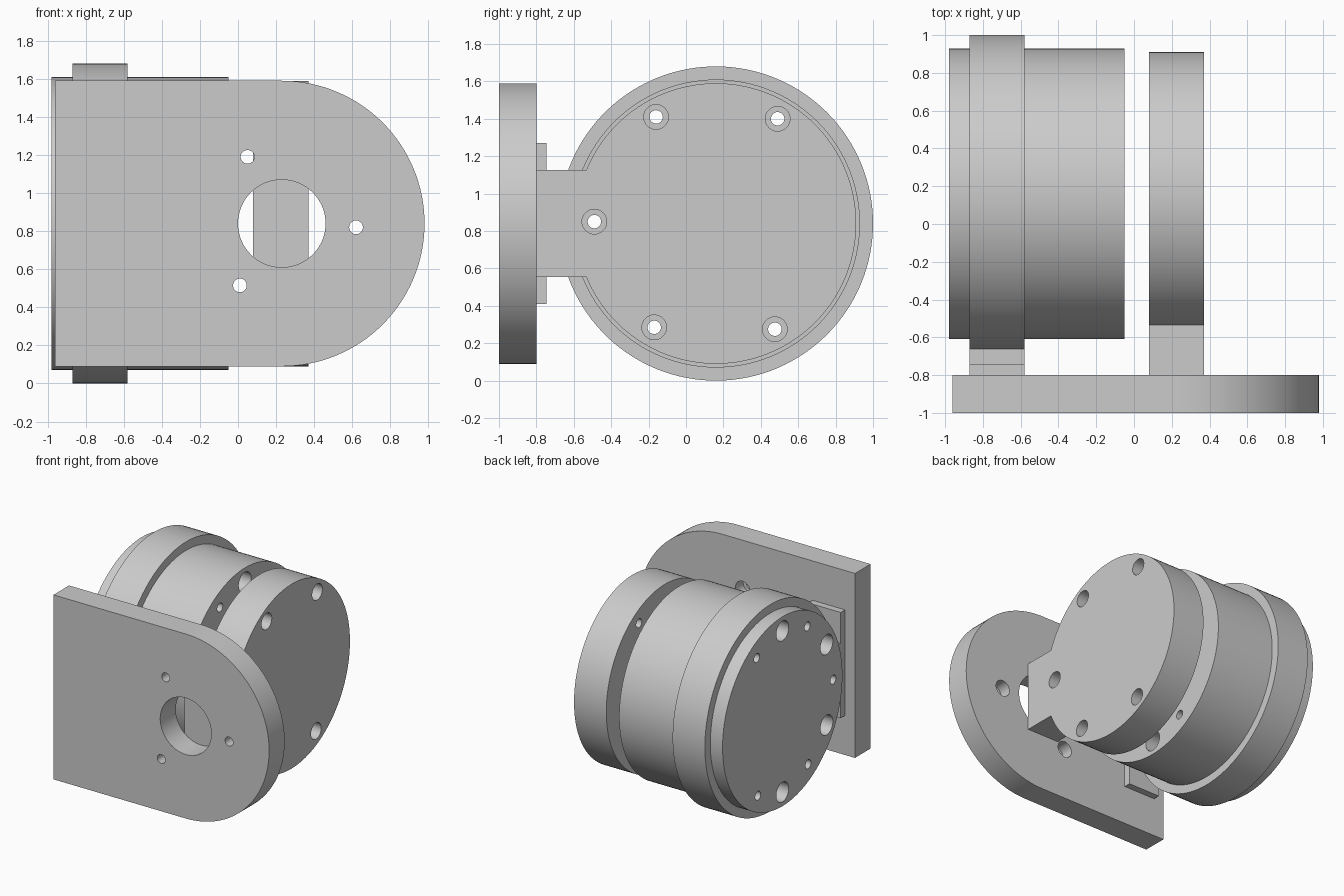
import bpy, bmesh, math

if "Cube" in bpy.data.objects:
    bpy.data.objects.remove(bpy.data.objects["Cube"])

CY, CZ = 0.16, 0.84          # drum axis (runs along x)
grey = bpy.data.materials.new("machined_grey")
grey.diffuse_color = (0.6, 0.6, 0.6, 1)
grey.use_nodes = True
grey.node_tree.nodes["Principled BSDF"].inputs["Base Color"].default_value = grey.diffuse_color


def prism(name, pts, axis, a, b):
    """Extrude a 2D outline, (y, z) along x or (x, z) along y, from a to b."""
    bm = bmesh.new()
    place = (lambda p, d: (d, p[0], p[1])) if axis == 'x' else (lambda p, d: (p[0], d, p[1]))
    lo = [bm.verts.new(place(p, a)) for p in pts]
    hi = [bm.verts.new(place(p, b)) for p in pts]
    bm.faces.new(lo)
    bm.faces.new(hi[::-1])
    n = len(pts)
    for i in range(n):
        bm.faces.new((lo[i], hi[i], hi[(i + 1) % n], lo[(i + 1) % n]))
    bmesh.ops.recalc_face_normals(bm, faces=bm.faces)
    mesh = bpy.data.meshes.new(name)
    bm.to_mesh(mesh)
    bm.free()
    mesh.materials.append(grey)
    ob = bpy.data.objects.new(name, mesh)
    bpy.context.collection.objects.link(ob)
    return ob


def arc(u, v, r, a0, a1, n):
    return [(u + r * math.cos(a0 + (a1 - a0) * i / n),
             v + r * math.sin(a0 + (a1 - a0) * i / n)) for i in range(n + 1)]


def circle(u, v, r, n=32):
    return arc(u, v, r, 0, 2 * math.pi, n)[:-1]


def boolean(ob, tool, op='DIFFERENCE'):
    mod = ob.modifiers.new("bool", 'BOOLEAN')
    mod.operation, mod.object, mod.solver = op, tool, 'EXACT'
    bpy.context.view_layer.objects.active = ob
    bpy.ops.object.modifier_apply(modifier=mod.name)
    bpy.data.objects.remove(tool)


def drill(ob, u, v, r, axis, a, b):
    boolean(ob, prism("cutter", circle(u, v, r), axis, a, b))


def disc_with_arm(r, half):
    """Disc outline that opens into a straight arm towards -y."""
    gap = math.asin(half / r)
    return arc(CY, CZ, r, -math.pi + gap, math.pi - gap, 120)


# Mounting plate with rounded end, bore and counterbored screw holes
plate = prism("mounting_plate",
              [(-0.96, 0.09)] + arc(0.23, CZ, 0.75, -math.pi / 2, math.pi / 2, 64) + [(-0.96, 1.59)],
              'y', -1.0, -0.8)
boolean(plate, prism("cutter", circle(0.23, CZ, 0.23, 64), 'y', -1.1, -0.7))
for x, z in ((0.05, 1.19), (0.62, 0.82), (0.01, 0.515)):
    drill(plate, x, z, 0.036, 'y', -1.1, -0.7)
    drill(plate, x, z, 0.066, 'y', -0.9, -0.7)

# Drum: barrel joined to the flange, its narrow arm and wide foot
drum = prism("drum", circle(CY, CZ, 0.77, 128), 'x', -0.98, -0.05)
flange = prism("flange", disc_with_arm(0.84, 0.18)
               + [(-0.745, CZ + 0.18), (-0.745, CZ + 0.43), (-0.8, CZ + 0.43),
                  (-0.8, CZ - 0.43), (-0.745, CZ - 0.43), (-0.745, CZ - 0.18)],
               'x', -0.87, -0.58)
boolean(drum, flange, 'UNION')

# End disc on its own arm
disc = prism("end_disc", disc_with_arm(0.75, 0.285)
             + [(-0.8, CZ + 0.285), (-0.8, CZ - 0.285)], 'x', 0.08, 0.37)

# Screw holes through disc and drum, counterbored on the disc's outer face
for y, z in ((-0.16, 1.41), (0.49, 1.40), (-0.49, 0.85), (-0.17, 0.285), (0.475, 0.275)):
    drill(drum, y, z, 0.036, 'x', -1.1, 0.02)
    drill(disc, y, z, 0.036, 'x', 0.02, 0.5)
    drill(disc, y, z, 0.066, 'x', 0.22, 0.5)

# Four large holes through the drum
for deg in (90, 150, 210, 270):
    a = math.radians(deg)
    drill(drum, CY + 0.655 * math.cos(a), CZ + 0.655 * math.sin(a), 0.08, 'x', -1.1, 0.02)

# Smooth curved walls, keep edges sharp
for ob in (plate, drum, disc):
    ob.select_set(True)
bpy.context.view_layer.objects.active = drum
bpy.ops.object.shade_smooth_by_angle(angle=math.radians(30))
